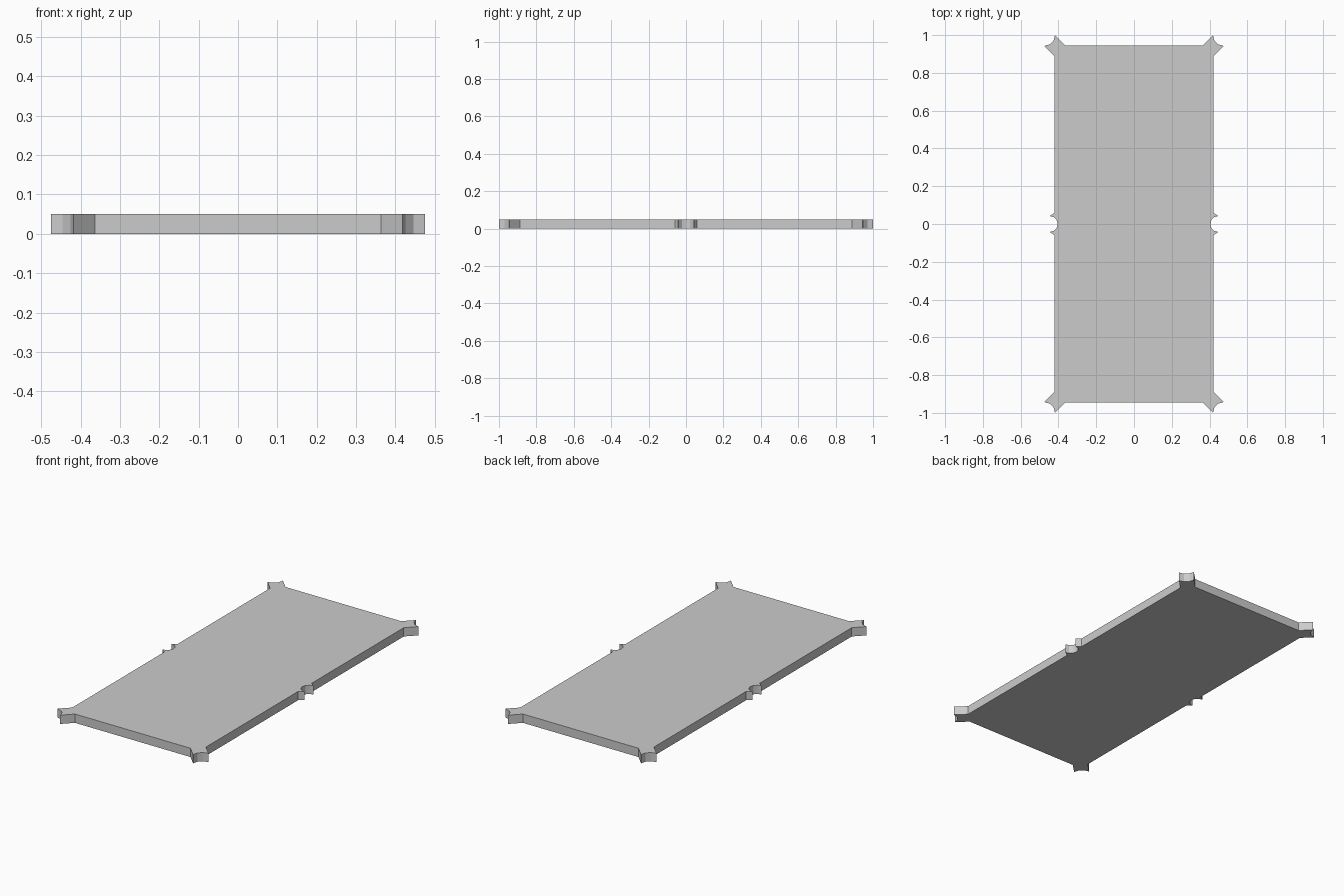
import bpy, bmesh
from math import cos, sin, radians

if "Cube" in bpy.data.objects:
    bpy.data.objects.remove(bpy.data.objects["Cube"])

HEIGHT = 0.05
HALF_X, HALF_Y = 0.42, 0.945


def arc(cx, cy, r, start, end, steps):
    """Points on a faceted arc, both ends included."""
    angles = [radians(start + (end - start) * i / steps) for i in range(steps + 1)]
    return [(cx + r * cos(a), cy + r * sin(a)) for a in angles]


# Quarter outline: half side pocket, side wall, corner jaws and corner notch
quarter = arc(0.446, 0, 0.042, 180, 90, 3)
quarter += [(HALF_X, 0.06), (HALF_X, 0.888)]
quarter += arc(0.475, 1.0, 0.057, 270, 180, 3)
quarter += [(0.363, HALF_Y)]

# Mirror the quarter into the full counter-clockwise outline
right = [(x, -y) for x, y in reversed(quarter[1:])] + quarter
outline = right + [(-x, y) for x, y in reversed(right)]

# Extrude the outline into a solid slab
bm = bmesh.new()
base = bm.faces.new([bm.verts.new((x, y, 0)) for x, y in outline])
top = bmesh.ops.extrude_face_region(bm, geom=[base], use_keep_orig=True)
bmesh.ops.translate(bm, vec=(0, 0, HEIGHT),
                    verts=[v for v in top["geom"] if isinstance(v, bmesh.types.BMVert)])
bmesh.ops.recalc_face_normals(bm, faces=bm.faces)

mesh = bpy.data.meshes.new("table_bed")
bm.to_mesh(mesh)
bm.free()
bpy.context.collection.objects.link(bpy.data.objects.new("table_bed", mesh))
